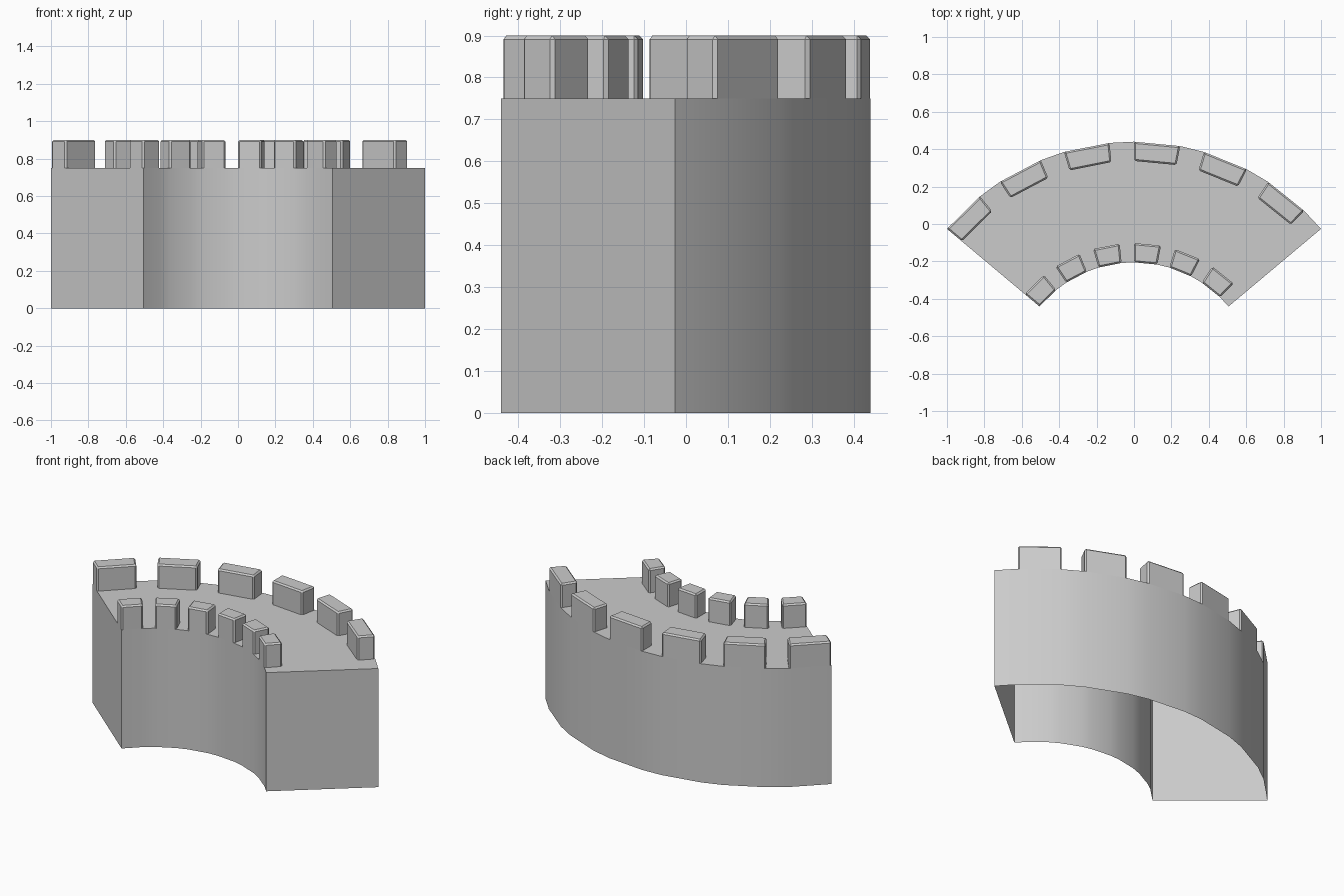
import bpy, bmesh
from math import sin, cos, radians

if "Cube" in bpy.data.objects:
    bpy.data.objects.remove(bpy.data.objects["Cube"])

CY, R_OUT, R_IN = -0.865, 1.305, 0.66
H, TOP, DEPTH = 0.75, 0.9, 0.103
STEP, WIDTH, COUNT = 100 / 6, 10.9, 6


def polar(r, deg, z):
    a = radians(deg)
    return (r * sin(a), CY + r * cos(a), z)


def finish(name, bm):
    bmesh.ops.recalc_face_normals(bm, faces=bm.faces)
    me = bpy.data.meshes.new(name)
    bm.to_mesh(me)
    bm.free()
    ob = bpy.data.objects.new(name, me)
    bpy.context.collection.objects.link(ob)
    return ob


starts = [-50 + STEP * i for i in range(COUNT)]

# curved wall block: closed top, open underside, facets match the merlons
bm = bmesh.new()
angles = sorted(starts + [s + WIDTH for s in starts] + [50])
rings = [[bm.verts.new(polar(r, a, z)) for r, z in
          ((R_IN, 0), (R_IN, H), (R_OUT, H), (R_OUT, 0))] for a in angles]
for p, q in zip(rings, rings[1:]):
    for k in range(3):
        bm.faces.new((p[k], p[k + 1], q[k + 1], q[k]))
bm.faces.new(rings[0])
bm.faces.new(rings[-1])
wall = finish("curved_wall", bm)
bpy.context.view_layer.objects.active = wall
wall.select_set(True)
bpy.ops.object.shade_smooth_by_angle(angle=radians(30))
wall.select_set(False)


# merlon: wedge block with chamfered top and vertical edges, open base
def merlon(name, r0, r1, start):
    bm = bmesh.new()
    corners = [(r0, start), (r1, start), (r1, start + WIDTH), (r0, start + WIDTH)]
    low = [bm.verts.new(polar(r, a, H)) for r, a in corners]
    high = [bm.verts.new(polar(r, a, TOP)) for r, a in corners]
    bm.faces.new(high)
    for k in range(4):
        n = (k + 1) % 4
        bm.faces.new((low[k], low[n], high[n], high[k]))
    edges = [e for e in bm.edges if not e.is_boundary]
    bmesh.ops.bevel(bm, geom=edges, offset=0.009, segments=1,
                    profile=0.5, affect='EDGES')
    finish(name, bm)


for i, s in enumerate(starts):
    merlon(f"outer_merlon_{i + 1}", R_OUT - DEPTH, R_OUT, s)
    merlon(f"inner_merlon_{i + 1}", R_IN, R_IN + DEPTH, s)
